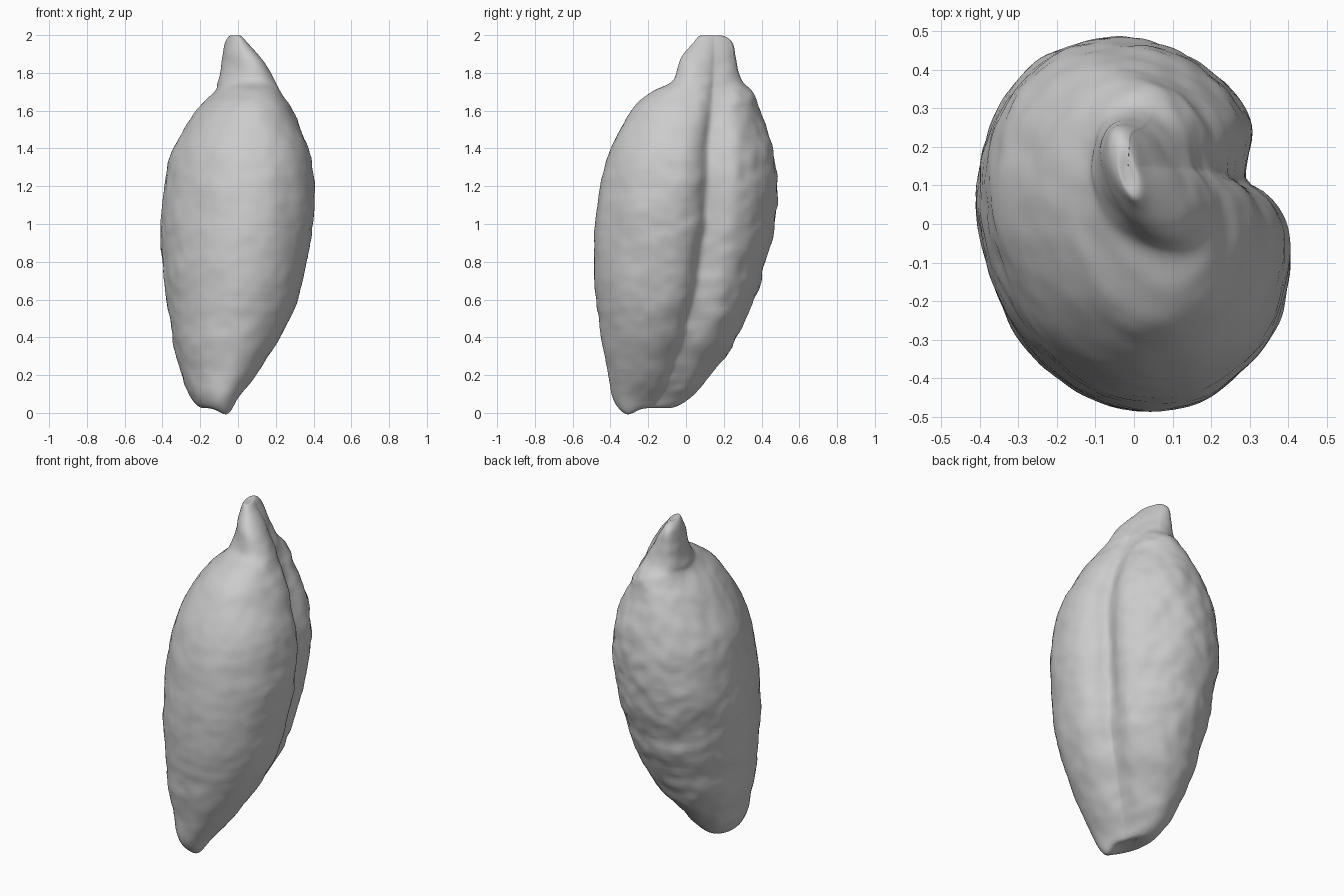
import bpy
import bmesh
from math import sin, cos, pi, exp
from mathutils import Vector, noise

cube = bpy.data.objects.get("Cube")
if cube:
    bpy.data.objects.remove(cube, do_unlink=True)

SEGMENTS = 160
STEPS = 8

# Cross-sections from base to stem: height, left edge, right edge, front, back
SECTIONS = [
    (.03, -.14, -.09, -.24, -.17),
    (.03, -.20, -.04, -.34, -.06),
    (.09, -.25, .015, -.39, .035),
    (.2, -.30, .10, -.41, .135),
    (.4, -.345, .23, -.45, .275),
    (.6, -.38, .32, -.475, .36),
    (.8, -.40, .37, -.49, .425),
    (1.0, -.405, .40, -.48, .47),
    (1.2, -.39, .41, -.455, .487),
    (1.4, -.34, .38, -.40, .46),
    (1.6, -.22, .295, -.29, .39),
    (1.7, -.125, .23, -.18, .35),
    (1.76, -.105, .20, -.07, .30),
    (1.88, -.085, .125, -.025, .265),
    (1.96, -.07, .055, .04, .245),
    (1.995, -.045, .02, .07, .20),
    (1.995, -.025, -.005, .11, .15),
]

# Path of the side furrow: height, depth position
FURROW = [(0, -.19), (.1, -.12), (.4, -.01), (.7, .055), (1.0, .1),
          (1.4, .11), (1.7, .14), (2.0, .15)]


def furrow_y(z):
    for (z0, y0), (z1, y1) in zip(FURROW, FURROW[1:]):
        if z <= z1:
            return y0 + (y1 - y0) * (z - z0) / (z1 - z0)
    return FURROW[-1][1]


def spline(a, b, c, d, t):
    """Smooth interpolation between b and c."""
    return b + t / 2 * (c - a + t * (2*a - 5*b + 4*c - d + t * (3*(b - c) + d - a)))


def smooth_sections():
    last = len(SECTIONS) - 1
    for i in range(last):
        four = [SECTIONS[min(max(i + k, 0), last)] for k in (-1, 0, 1, 2)]
        for s in range(STEPS):
            yield [spline(*column, s / STEPS) for column in zip(*four)]
    yield SECTIONS[-1]


def surface_point(section, angle):
    z, left, right, front, back = section
    half_x, half_y = (right - left) / 2, (back - front) / 2
    # The oval is skewed, more so in the base and the stem
    lean = .14 + .3 * min(1, max(0, (z - 1.65) / .2)) + .18 * max(0, 1 - z / .4)
    x = (left + right) / 2 + half_x * cos(angle)
    y = (front + back) / 2 + half_y * sin(angle - lean)

    # Furrow with a steep front bank and a broad, shallow back bank
    if cos(angle) > 0:
        d = y - furrow_y(z)
        bank = exp(-(d / .12) ** 2) if d > 0 else exp(d / .055)
        x -= .26 * half_x * bank * cos(angle) ** .5

    # Uneven skin, rougher on the back than on the front
    p = Vector((x, y, z))
    rough = .011 + .004 * sin(angle)
    bump = rough * noise.noise(p * Vector((5, 5, 7)))
    bump += rough * .5 * noise.noise(p * Vector((13, 13, 19)))
    bump *= min(1, half_x / .2)
    p += Vector((cos(angle), sin(angle), 0)) * bump

    # Small pointed tip at the front of the base
    if z < .2:
        p.z -= .035 * exp(-((x + .06) ** 2 + (y + .31) ** 2) / .003)
    return p


# Loft the pod body and stem as one skin
bm = bmesh.new()
rings = [[bm.verts.new(surface_point(sec, 2 * pi * i / SEGMENTS))
          for i in range(SEGMENTS)] for sec in smooth_sections()]
for low, high in zip(rings, rings[1:]):
    for i in range(SEGMENTS):
        j = (i + 1) % SEGMENTS
        bm.faces.new((low[i], low[j], high[j], high[i]))
bm.faces.new(rings[0][::-1])
bm.faces.new(rings[-1])
bmesh.ops.recalc_face_normals(bm, faces=bm.faces)
for face in bm.faces:
    face.smooth = True

mesh = bpy.data.meshes.new("seed_pod")
bm.to_mesh(mesh)
bm.free()
pod = bpy.data.objects.new("seed_pod", mesh)
bpy.context.collection.objects.link(pod)

# Plain grey skin
grey = bpy.data.materials.new("pod_grey")
grey.use_nodes = True
colour = (.6, .6, .6, 1)
grey.diffuse_color = colour
grey.node_tree.nodes["Principled BSDF"].inputs["Base Color"].default_value = colour
mesh.materials.append(grey)
